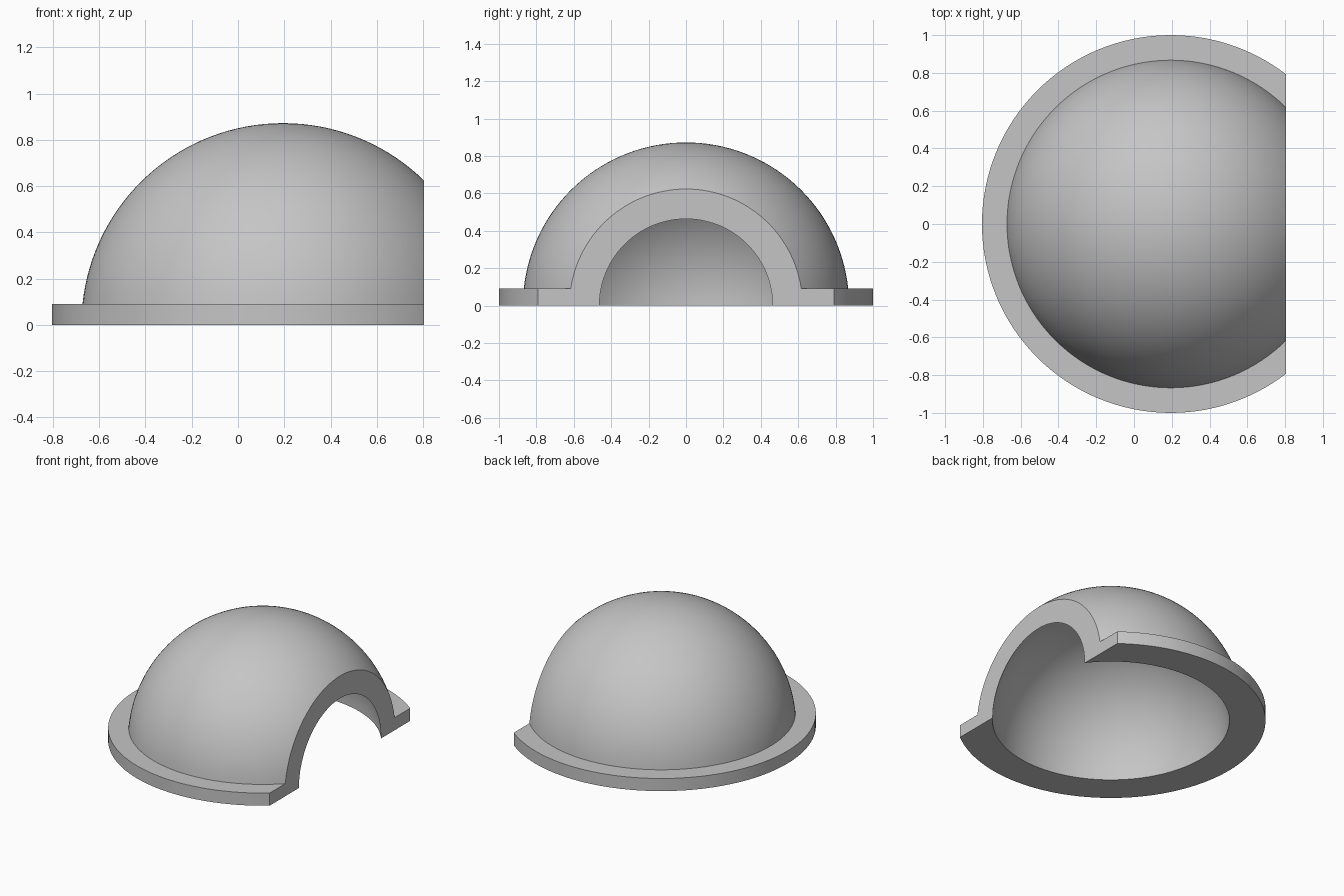
import bpy, bmesh
from math import sin, cos, pi, asin, sqrt

cube = bpy.data.objects.get("Cube")
if cube:
    bpy.data.objects.remove(cube, do_unlink=True)

CENTRE_X = 0.195      # axis of the dome
CUT_X = 0.805         # flat side opening
OUTER, INNER = 0.872, 0.766
FLANGE_R, FLANGE_H = 1.0, 0.09
RINGS, STEPS = 32, 128


def arc(radius, start, end):
    """Points on a quarter circle in the xz plane, by elevation angle."""
    angles = [start + (end - start) * i / RINGS for i in range(RINGS + 1)]
    return [(radius * cos(a), 0, radius * sin(a)) for a in angles]


# Wall profile: inner dome, flange, outer dome
profile = arc(INNER, pi / 2, 0)
profile += [(FLANGE_R, 0, 0), (FLANGE_R, 0, FLANGE_H)]
profile += arc(OUTER, asin(FLANGE_H / OUTER), pi / 2)

# Revolve the profile into a hollow flanged dome
bm = bmesh.new()
verts = [bm.verts.new(p) for p in profile]
edges = [bm.edges.new(pair) for pair in zip(verts, verts[1:])]
bmesh.ops.spin(bm, geom=verts + edges, cent=(0, 0, 0), axis=(0, 0, 1),
               angle=2 * pi, steps=STEPS)
bmesh.ops.remove_doubles(bm, verts=bm.verts, dist=0.0001)
bmesh.ops.translate(bm, verts=bm.verts, vec=(CENTRE_X, 0, 0))

# Slice off the side and cap the arch-shaped wall section
cut = bmesh.ops.bisect_plane(bm, geom=bm.verts[:] + bm.edges[:] + bm.faces[:],
                             plane_co=(CUT_X, 0, 0), plane_no=(1, 0, 0),
                             clear_outer=True)
rim = [e for e in cut["geom_cut"] if isinstance(e, bmesh.types.BMEdge)]
bmesh.ops.edgeloop_fill(bm, edges=rim)
bmesh.ops.recalc_face_normals(bm, faces=bm.faces)

mesh = bpy.data.meshes.new("flanged_dome")
bm.to_mesh(mesh)
bm.free()
dome = bpy.data.objects.new("flanged_dome", mesh)
bpy.context.collection.objects.link(dome)

# Plain grey
grey = bpy.data.materials.new("light_grey")
grey.use_nodes = True
colour = (0.56, 0.56, 0.56, 1)
grey.diffuse_color = colour
grey.node_tree.nodes["Principled BSDF"].inputs["Base Color"].default_value = colour
mesh.materials.append(grey)

bpy.ops.object.select_all(action="DESELECT")
dome.select_set(True)
bpy.context.view_layer.objects.active = dome
bpy.ops.object.shade_smooth_by_angle(angle=pi / 6)
